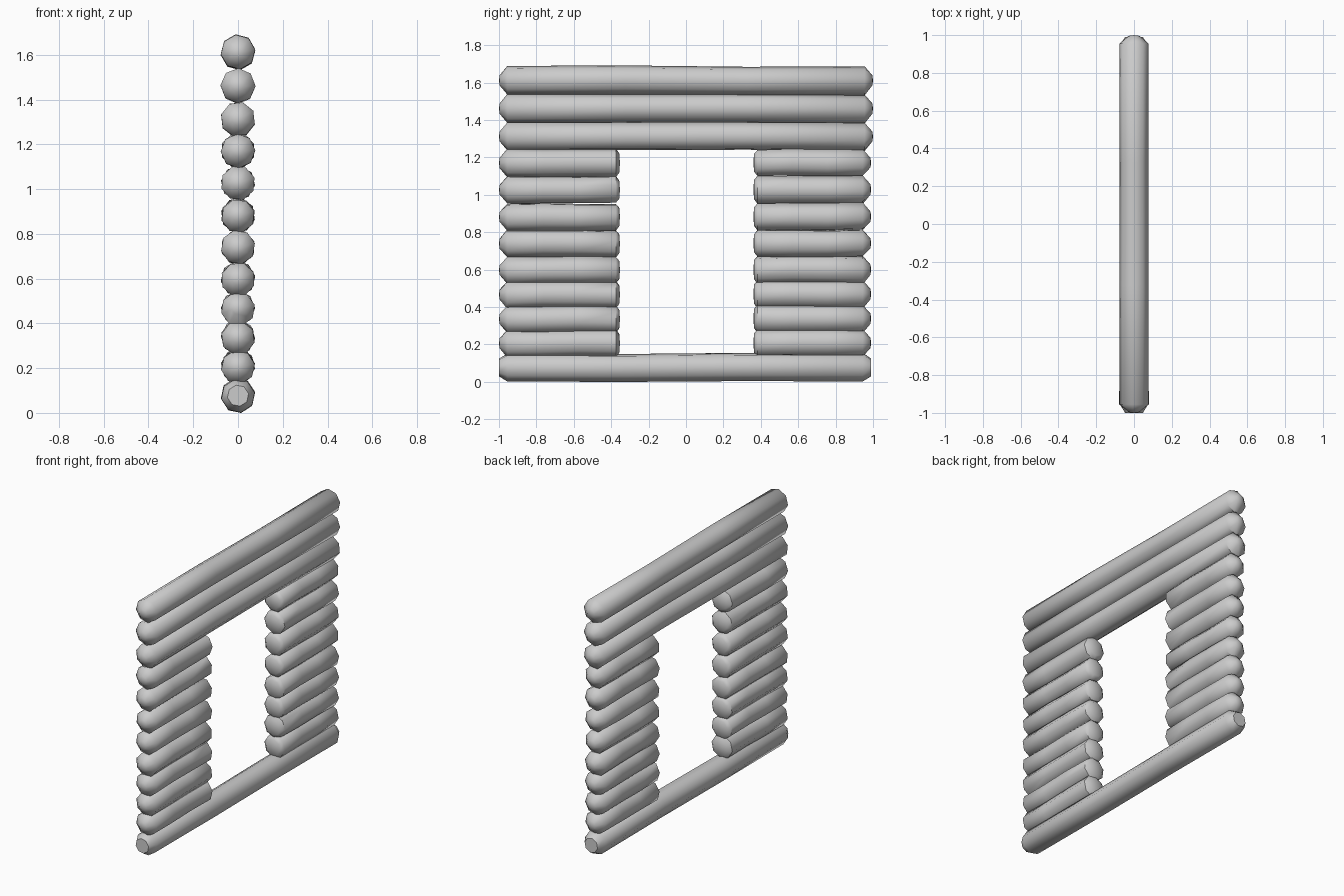
import bpy, bmesh, math, random

if "Cube" in bpy.data.objects:
    bpy.data.objects.remove(bpy.data.objects["Cube"])

random.seed(4)
SIDES = 8


def log(name, y0, y1, z, r, cap0=0.028, cap1=0.028, inset0=0.045, inset1=0.045, tip=0.004):
    """Slightly wobbly eight-sided log along y with chamfered ends."""
    bm = bmesh.new()
    spin = random.uniform(0, math.tau / SIDES)
    a, b = y0 + inset0, y1 - inset1
    stations = [(y0 + tip, cap0, 0)]
    for t in (0, 0.33, 0.67, 1):
        stations.append((a + (b - a) * t, r * random.uniform(0.98, 1.02),
                         random.uniform(-0.003, 0.003)))
    stations.append((y1 - tip, cap1, 0))
    rings = []
    for y, rad, dz in stations:
        rings.append([bm.verts.new((rad * math.cos(spin + math.tau * i / SIDES), y,
                                    z + dz + rad * math.sin(spin + math.tau * i / SIDES)))
                      for i in range(SIDES)])
    for p, q in zip(rings, rings[1:]):
        for i in range(SIDES):
            j = (i + 1) % SIDES
            bm.faces.new((p[i], p[j], q[j], q[i]))
    # End fans meeting at a shallow tip
    for ring, y in ((rings[0], y0), (rings[-1], y1)):
        c = bm.verts.new((0, y, z))
        for i in range(SIDES):
            bm.faces.new((ring[i], ring[(i + 1) % SIDES], c))
    bmesh.ops.recalc_face_normals(bm, faces=bm.faces)
    me = bpy.data.meshes.new(name)
    bm.to_mesh(me)
    bm.free()
    ob = bpy.data.objects.new(name, me)
    bpy.context.collection.objects.link(ob)
    bpy.ops.object.select_all(action='DESELECT')
    ob.select_set(True)
    bpy.context.view_layer.objects.active = ob
    bpy.ops.object.shade_smooth_by_angle(angle=math.radians(50))


# Sill log with flat ends
log("sill_log", -1.0, 0.99, 0.077, 0.077, 0.048, 0.048, tip=0)

# Short logs on both sides of the doorway
for n, z in enumerate((0.206, 0.336, 0.467, 0.598, 0.739, 0.882, 1.027, 1.17)):
    log(f"left_short_log_{n + 1}", -1.0, -0.353, z, 0.076, cap1=0.052, inset1=0.022)
    log(f"right_short_log_{n + 1}", 0.36, 0.99, z + 0.002, 0.076, cap0=0.052, inset0=0.022)

# Full-width logs over the doorway
for n, z in enumerate((1.312, 1.461, 1.612)):
    log(f"lintel_log_{n + 1}", -1.0, 1.0, z, 0.077)
